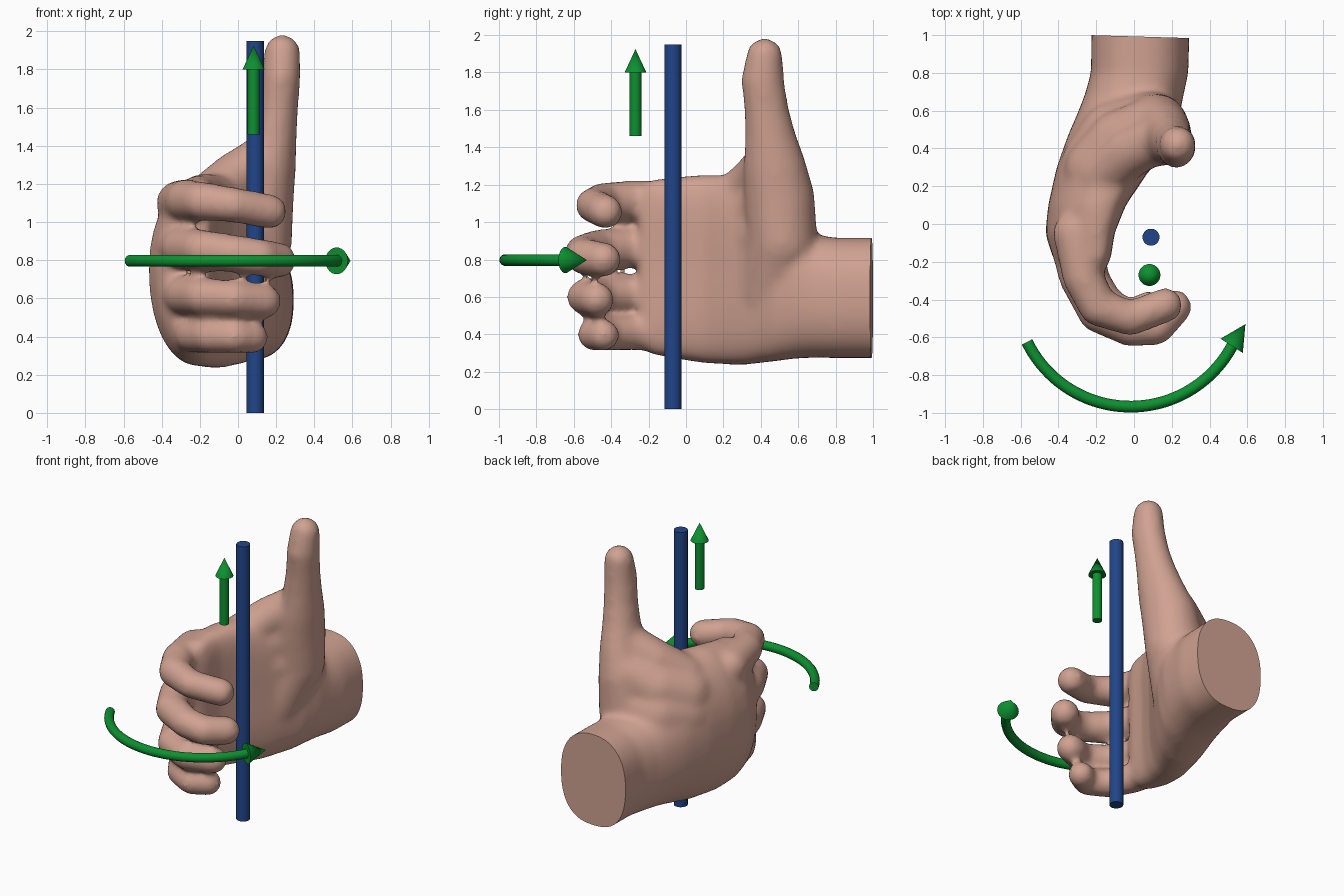
import bpy, bmesh, math
from mathutils import Matrix, Vector

if "Cube" in bpy.data.objects:
    bpy.data.objects.remove(bpy.data.objects["Cube"])


def material(name, color):
    m = bpy.data.materials.new(name)
    m.diffuse_color = (*color, 1)
    m.use_nodes = True
    m.node_tree.nodes["Principled BSDF"].inputs["Base Color"].default_value = m.diffuse_color
    return m


SKIN = material("skin", (0.63, 0.36, 0.285))
BLUE = material("blue", (0.015, 0.06, 0.25))
GREEN = material("green", (0.004, 0.28, 0.03))


def add_object(name, mesh, mat, angle=35):
    ob = bpy.data.objects.new(name, mesh)
    bpy.context.collection.objects.link(ob)
    mesh.materials.clear()
    mesh.materials.append(mat)
    bpy.ops.object.select_all(action='DESELECT')
    ob.select_set(True)
    bpy.context.view_layer.objects.active = ob
    bpy.ops.object.shade_smooth_by_angle(angle=math.radians(angle))
    return ob


def taper(name, start, end, r1, r2, mat):
    """Cylinder or cone between two points."""
    a, b = Vector(start), Vector(end)
    rot = (b - a).to_track_quat('Z', 'Y').to_matrix().to_4x4()
    bm = bmesh.new()
    bmesh.ops.create_cone(bm, cap_ends=True, segments=28, radius1=r1, radius2=r2,
                          depth=(b - a).length, matrix=Matrix.Translation((a + b) / 2) @ rot)
    me = bpy.data.meshes.new(name)
    bm.to_mesh(me)
    bm.free()
    return add_object(name, me, mat)


def evaluated_mesh(ob):
    dg = bpy.context.evaluated_depsgraph_get()
    me = bpy.data.meshes.new_from_object(ob.evaluated_get(dg))
    bpy.data.objects.remove(ob)
    return me


def chain(bm, points, steps=9):
    """Row of overlapping ellipsoids: points are (x, y, z, radius, y radius)."""
    pts = [p if len(p) == 5 else (*p, p[3]) for p in points]
    for p, q in zip(pts, pts[1:]):
        for i in range(steps + 1):
            x, y, z, r, ry = (a + (b - a) * i / steps for a, b in zip(p, q))
            bmesh.ops.create_icosphere(
                bm, subdivisions=3, radius=1,
                matrix=Matrix.Translation((x, y, z)) @ Matrix.Diagonal((r, ry, r, 1)))


# Palm and wrist: cupped oval sections along y (y, centre x, half x, centre z, half z, cup)
SECTIONS = [
    (1.08, 0.035, 0.26, 0.595, 0.322, 0.0),
    (0.80, 0.030, 0.258, 0.595, 0.322, 0.0),
    (0.68, 0.0, 0.262, 0.605, 0.33, 0.0),
    (0.58, -0.030, 0.272, 0.645, 0.375, 0.02),
    (0.47, -0.075, 0.275, 0.695, 0.44, 0.06),
    (0.30, -0.160, 0.25, 0.74, 0.505, 0.08),
    (0.10, -0.250, 0.205, 0.75, 0.505, 0.08),
    (-0.05, -0.290, 0.18, 0.755, 0.487, 0.09),
    (-0.18, -0.280, 0.15, 0.76, 0.468, 0.08),
    (-0.25, -0.270, 0.11, 0.76, 0.43, 0.06),
]
N = 40
hand = bmesh.new()
rings = []
for y, cx, rx, cz, rz, cup in SECTIONS:
    ring = []
    for i in range(N):
        t = 2 * math.pi * i / N
        c, s = math.cos(t), math.sin(t)
        e = 0.85 if s > 0 else 0.76
        u = math.copysign(abs(c) ** e, c)
        v = math.copysign(abs(s) ** 0.85, s)
        bend = cup if s > 0 else cup * 0.6
        ring.append(hand.verts.new((cx + rx * u + bend * v * v, y, cz + rz * v)))
    rings.append(ring)
for a, b in zip(rings, rings[1:]):
    for i in range(N):
        j = (i + 1) % N
        hand.faces.new((a[i], a[j], b[j], b[i]))
hand.faces.new(rings[0])
hand.faces.new(rings[-1])
bmesh.ops.recalc_face_normals(hand, faces=hand.faces[:])

# Fingers, index to little
chain(hand, [(-.31, -.05, 1.10, .12), (-.27, -.28, 1.115, .11), (-.19, -.44, 1.11, .103),
             (-.02, -.50, 1.09, .093), (.165, -.43, 1.055, .093)])
chain(hand, [(-.34, -.05, .87, .12), (-.29, -.28, .865, .11), (-.19, -.47, .855, .107),
             (-.02, -.55, .835, .10), (.115, -.545, .815, .098), (.212, -.44, .80, .095)])
chain(hand, [(-.33, -.05, .63, .115), (-.28, -.28, .615, .102), (-.19, -.46, .61, .10),
             (-.02, -.545, .60, .095), (.135, -.475, .585, .093)])
chain(hand, [(-.27, -.05, .42, .11), (-.23, -.28, .41, .097), (-.15, -.42, .405, .094),
             (-.02, -.495, .40, .088), (.075, -.44, .395, .086)])

# Thumb with its fleshy base
chain(hand, [(.232, .42, 1.888, .096, .098), (.226, .41, 1.76, .103, .116), (.21, .43, 1.60, .107, .12),
             (.19, .452, 1.45, .12, .138), (.165, .475, 1.30, .14, .168), (.12, .50, 1.13, .175, .19),
             (.085, .515, .90, .20, .19), (-.01, .45, .62, .18, .18)])
# Web between thumb and index, filling the back of the hand
chain(hand, [(.14, .455, 1.34, .125), (-.02, .38, 1.23, .135), (-.17, .25, 1.12, .125)])
chain(hand, [(.10, .50, 1.16, .17), (-.06, .42, 1.06, .19), (-.17, .28, 1.0, .20)])
chain(hand, [(.08, .51, .95, .19), (-.08, .44, .90, .22), (-.17, .30, .88, .22)])

me = bpy.data.meshes.new("hand_parts")
hand.to_mesh(me)
hand.free()
raw = bpy.data.objects.new("hand_parts", me)
bpy.context.collection.objects.link(raw)
rm = raw.modifiers.new("merge", 'REMESH')
rm.mode = 'VOXEL'
rm.voxel_size = 0.02
sm = raw.modifiers.new("soften", 'SMOOTH')
sm.factor = 0.5
sm.iterations = 14
me = evaluated_mesh(raw)

# Flat cut at the wrist
bm = bmesh.new()
bm.from_mesh(me)
bmesh.ops.bisect_plane(bm, geom=bm.verts[:] + bm.edges[:] + bm.faces[:], plane_co=(0, 0.993, 0),
                       plane_no=(0.03, 1, 0), clear_outer=True)
bmesh.ops.holes_fill(bm, edges=[e for e in bm.edges if e.is_boundary], sides=0)
bm.to_mesh(me)
bm.free()
add_object("hand", me, SKIN, 60)

# Blue rod
taper("rod", (0.09, -0.07, 0), (0.09, -0.07, 1.95), 0.045, 0.045, BLUE)

# Straight arrow
taper("straight_arrow_shaft", (0.082, -0.27, 1.46), (0.082, -0.27, 1.81), 0.031, 0.031, GREEN)
taper("straight_arrow_head", (0.082, -0.27, 1.80), (0.082, -0.27, 1.925), 0.058, 0.0, GREEN)

# Curved arrow
curve = bpy.data.curves.new("arc", 'CURVE')
curve.dimensions = '3D'
curve.bevel_depth = 0.031
curve.bevel_resolution = 5
curve.use_fill_caps = True
spline = curve.splines.new('POLY')
COUNT = 40
spline.points.add(COUNT - 1)
for i, p in enumerate(spline.points):
    t = math.radians(206 + (332 - 206) * i / (COUNT - 1))
    p.co = (-0.018 + 0.61 * math.cos(t), -0.357 + 0.61 * math.sin(t), 0.797, 1)
arc = bpy.data.objects.new("arc", curve)
bpy.context.collection.objects.link(arc)
add_object("curved_arrow_shaft", evaluated_mesh(arc), GREEN)
taper("curved_arrow_head", (0.517, -0.645, 0.797), (0.59, -0.53, 0.797), 0.07, 0.0, GREEN)
